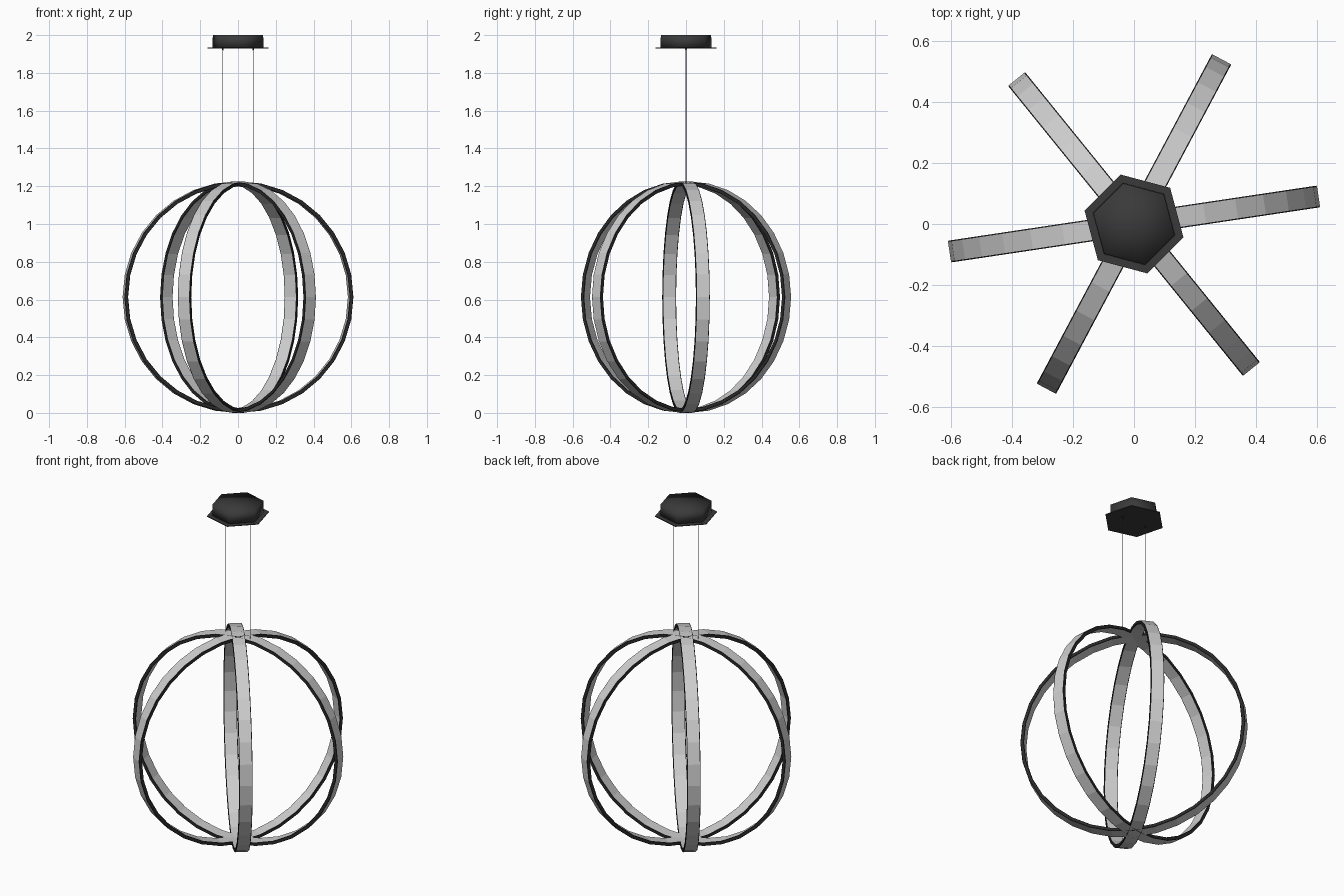
import bpy
import bmesh
from math import cos, sin, pi, radians
from mathutils import Matrix, Vector

cube = bpy.data.objects.get("Cube")
if cube:
    bpy.data.objects.remove(cube, do_unlink=True)


def make_material(name, value):
    mat = bpy.data.materials.new(name)
    mat.use_nodes = True
    colour = (value, value, value, 1)
    mat.diffuse_color = colour
    mat.node_tree.nodes["Principled BSDF"].inputs["Base Color"].default_value = colour
    return mat


light_grey = make_material("light_grey_band", 0.62)
black = make_material("black_edge", 0.022)
charcoal = make_material("charcoal_canopy", 0.042)
wire_grey = make_material("wire_grey", 0.25)


def add_object(name, bm, materials, smooth=False):
    bmesh.ops.recalc_face_normals(bm, faces=bm.faces)
    for face in bm.faces:
        face.smooth = smooth
    mesh = bpy.data.meshes.new(name)
    bm.to_mesh(mesh)
    bm.free()
    for mat in materials:
        mesh.materials.append(mat)
    obj = bpy.data.objects.new(name, mesh)
    bpy.context.collection.objects.link(obj)
    return obj


def prism(name, sides, r_low, r_high, z_low, z_high, mat, x=0, turn=0, smooth=False):
    bm = bmesh.new()
    place = Matrix.Translation((x, 0, (z_low + z_high) / 2)) @ Matrix.Rotation(turn, 4, "Z")
    bmesh.ops.create_cone(bm, cap_ends=True, cap_tris=True, segments=sides, radius1=r_low,
                          radius2=r_high, depth=z_high - z_low, matrix=place)
    return add_object(name, bm, [mat], smooth)


# Upright hoops: light bands with dark chamfered rims
RADIUS, CENTRE_Z, HALF_W, THICK, RIM = 0.613, 0.613, 0.036, 0.02, 0.004
SEGMENTS = 32


def hoop(name, azimuth):
    inner = RADIUS - THICK
    flat = HALF_W - RIM
    chamfer = 0.002
    profile = [(RADIUS, -flat), (RADIUS, flat), (RADIUS - chamfer, HALF_W),
               (inner + chamfer, HALF_W), (inner, flat), (inner, -flat),
               (inner + chamfer, -HALF_W), (RADIUS - chamfer, -HALF_W)]
    band_faces = (0, 4)
    bm = bmesh.new()
    loops = []
    for i in range(SEGMENTS):
        a = 2 * pi * i / SEGMENTS
        loops.append([bm.verts.new((r * cos(a), w, r * sin(a))) for r, w in profile])
    count = len(profile)
    for i in range(SEGMENTS):
        here, there = loops[i], loops[(i + 1) % SEGMENTS]
        for j in range(count):
            k = (j + 1) % count
            face = bm.faces.new((here[j], here[k], there[k], there[j]))
            face.material_index = 0 if j in band_faces else 1
    bm.transform(Matrix.Translation((0, 0, CENTRE_Z)) @ Matrix.Rotation(radians(azimuth), 4, "Z"))
    add_object(name, bm, [light_grey, black])


for number, azimuth in enumerate((8.5, 62, 129), 1):
    hoop(f"hoop_{number}", azimuth)

# Hexagonal ceiling canopy and its thin flange
TURN = radians(15)
prism("canopy_body", 6, 0.14, 0.138, 1.932, 2.0, charcoal, turn=TURN, smooth=True)
prism("canopy_flange", 6, 0.168, 0.168, 1.93, 1.934, charcoal, turn=TURN)

# Suspension wires with small grips under the canopy
for side, x in (("right", -0.08), ("left", 0.08)):
    prism(f"{side}_wire", 6, 0.0015, 0.0015, 1.215, 1.935, wire_grey, x=x)
    prism(f"{side}_wire_grip", 8, 0.003, 0.005, 1.918, 1.932, black, x=x)
